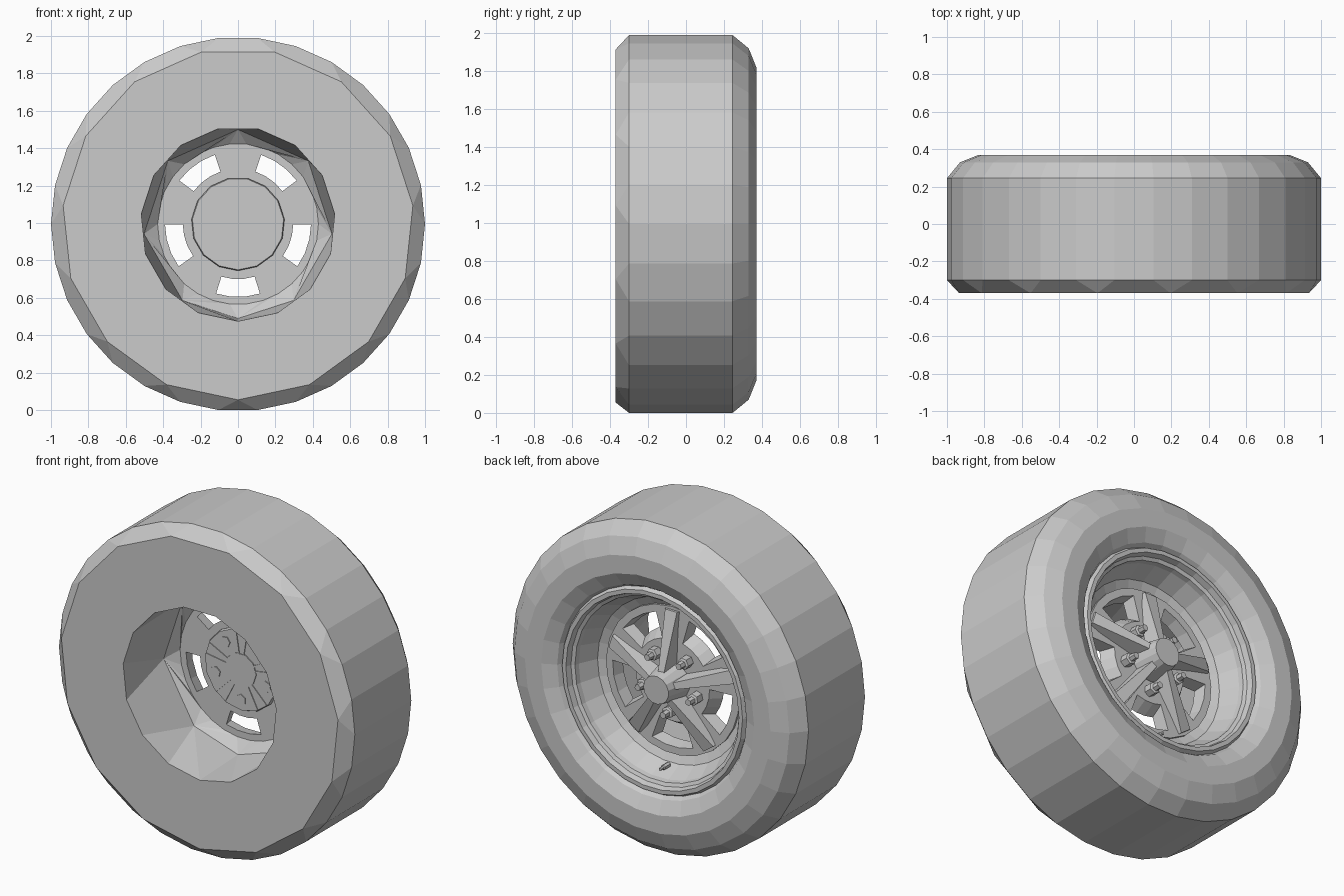
import bpy, bmesh
from math import radians, cos, sin

cube = bpy.data.objects.get("Cube")
if cube:
    bpy.data.objects.remove(cube)

AXLE = 0.9945
grey = bpy.data.materials.new("plain_grey")
grey.use_nodes = True
COLOUR = (0.6, 0.6, 0.6, 1)
grey.diffuse_color = COLOUR
grey.node_tree.nodes["Principled BSDF"].inputs["Base Color"].default_value = COLOUR


def polar(r, deg, y):
    return (r * cos(radians(deg)), y, r * sin(radians(deg)) + AXLE)


def finish(bm, name):
    bmesh.ops.recalc_face_normals(bm, faces=bm.faces[:])
    mesh = bpy.data.meshes.new(name)
    bm.to_mesh(mesh)
    bm.free()
    mesh.materials.append(grey)
    obj = bpy.data.objects.new(name, mesh)
    bpy.context.collection.objects.link(obj)
    return obj


def add_ring(bm, angles, r, y):
    return [(a, bm.verts.new(polar(r, a, y))) for a in angles]


def join_rings(bm, a, b):
    """Skin two rings, which may have different numbers of points."""
    if len(a) == len(b):
        for k in range(len(a)):
            n = (k + 1) % len(a)
            bm.faces.new((a[k][1], a[n][1], b[n][1], b[k][1]))
        return
    a = a + [(a[0][0] + 360, a[0][1])]
    b = b + [(b[0][0] + 360, b[0][1])]
    i = j = 0
    while i < len(a) - 1 or j < len(b) - 1:
        if j == len(b) - 1 or (i < len(a) - 1 and a[i + 1][0] <= b[j + 1][0]):
            bm.faces.new((a[i][1], a[i + 1][1], b[j][1]))
            i += 1
        else:
            bm.faces.new((a[i][1], b[j + 1][1], b[j][1]))
            j += 1


def lathe(bm, rings, closed=False):
    for a, b in zip(rings, rings[1:]):
        join_rings(bm, a, b)
    if closed:
        join_rings(bm, rings[-1], rings[0])


def prism(name, sides, sections, r=0.0, deg=0.0):
    """Capped solid along the axle from (radius, y) sections, set off-centre by r, deg."""
    bm = bmesh.new()
    rings = [add_ring(bm, [deg + k * 360 / sides for k in range(sides)], s, y) for s, y in sections]
    lathe(bm, rings)
    for ring in (rings[0], rings[-1]):
        bm.faces.new([v for _, v in ring])
    dx, _, dz = polar(r, deg, 0)
    bmesh.ops.translate(bm, verts=bm.verts[:], vec=(dx, 0, dz - AXLE))
    return finish(bm, name)


def radial_block(name, deg, inner, outer):
    """Bar along a radius; each end is (r, half width, low y, high y, top half width)."""
    bm = bmesh.new()
    ends = []
    c, s = cos(radians(deg)), sin(radians(deg))
    for r, w, low, high, top in (inner, outer):
        pts = [(-w, low), (w, low), (top, high), (-top, high)]
        ends.append([bm.verts.new((r * c - t * s, y, r * s + t * c + AXLE)) for t, y in pts])
    for k in range(4):
        n = (k + 1) % 4
        bm.faces.new((ends[0][k], ends[0][n], ends[1][n], ends[1][k]))
    for end in ends:
        bm.faces.new(end)
    return finish(bm, name)


FULL = [k * 12 for k in range(30)]
HALF = [6 + k * 24 for k in range(15)]
COARSE = [-6, 42, 90, 138, 186, 234, 270, 306]

# Tyre: fine outer sidewall and tread, coarse inner sidewall and bore
bm = bmesh.new()
sidewall = [(0.61, 0.28), (0.64, 0.33), (0.72, 0.37), (0.83, 0.37), (0.93, 0.33), (1, 0.245), (1, -0.3)]
rings = [add_ring(bm, FULL, r, y) for r, y in sidewall]
rings += [add_ring(bm, HALF, 0.94, -0.37), add_ring(bm, HALF, 0.52, -0.37)]
rings += [add_ring(bm, COARSE, 0.505, 0.0), add_ring(bm, FULL, 0.43, 0.055)]
lathe(bm, rings)
finish(bm, "tyre")

# Rim barrel with a stepped lip
bm = bmesh.new()
barrel = [(0.63, 0.29), (0.61, 0.325), (0.585, 0.325), (0.575, 0.29), (0.555, 0.28), (0.55, 0.25),
          (0.5, 0.14), (0.44, 0.11), (0.44, 0.08), (0.51, 0.1), (0.58, 0.22)]
lathe(bm, [add_ring(bm, FULL, r, y) for r, y in barrel], closed=True)
finish(bm, "rim_barrel")

# Wheel disc with five funnel-shaped windows
bm = bmesh.new()
FRONT, BACK = 0.055, 0.13
layers = []
for y, half, radii in ((FRONT, 17.5, (0.1, 0.295, 0.39, 0.45)), (BACK, 20, (0.1, 0.25, 0.405, 0.45))):
    angles = [54 + 72 * k + d for k in range(5) for d in (-36, -half, -half / 3, half / 3, half)]
    layers.append([add_ring(bm, angles, r, y) for r in radii])
for layer in layers:
    for band in range(3):
        for k in range(25):
            if band == 1 and k % 5 in (1, 2, 3):
                continue
            n = (k + 1) % 25
            a, b = layer[band], layer[band + 1]
            bm.faces.new((a[k][1], a[n][1], b[n][1], b[k][1]))
front, back = layers
join_rings(bm, front[0], back[0])
join_rings(bm, front[3], back[3])
for s in range(0, 25, 5):
    walls = [(r, k, r, k + 1) for r in (1, 2) for k in (s + 1, s + 2, s + 3)]
    walls += [(1, s + 1, 2, s + 1), (1, s + 4, 2, s + 4)]
    for r0, k0, r1, k1 in walls:
        bm.faces.new((front[r0][k0][1], front[r1][k1][1], back[r1][k1][1], back[r0][k0][1]))
finish(bm, "wheel_disc")

# Hub, inner mounting plate and its centre cap
prism("hub", 15, [(0.125, 0.06), (0.115, 0.14), (0.085, 0.29)])
prism("mounting_plate", 15, [(0.245, 0.03), (0.25, 0.04), (0.25, 0.08)], deg=6)
prism("plate_centre", 10, [(0.105, 0.024), (0.105, 0.04)])

# Five spokes and ribs, with wheel nuts between them
for k in range(5):
    spoke, gap = 18 + 72 * k, 54 + 72 * k
    radial_block(f"spoke_{k + 1}", spoke, (0.06, 0.03, 0.1, 0.25, 0.018), (0.43, 0.06, 0.1, 0.145, 0.04))
    for side in (-1, 1):
        radial_block(f"plate_rib_{k + 1}", spoke + side * 9, (0.1, 0.006, 0.025, 0.04, 0.006),
                     (0.24, 0.006, 0.025, 0.04, 0.006))
    prism(f"bolt_head_{k + 1}", 6, [(0.034, 0.024), (0.034, 0.04)], 0.18, gap)
    prism(f"wheel_nut_{k + 1}", 6, [(0.036, 0.12), (0.036, 0.18), (0.022, 0.185), (0.02, 0.225)], 0.18, gap)

# Valve stem at the bottom of the barrel
prism("valve_stem", 6, [(0.016, 0.17), (0.016, 0.22), (0.01, 0.225), (0.01, 0.25)], 0.5, 270)
